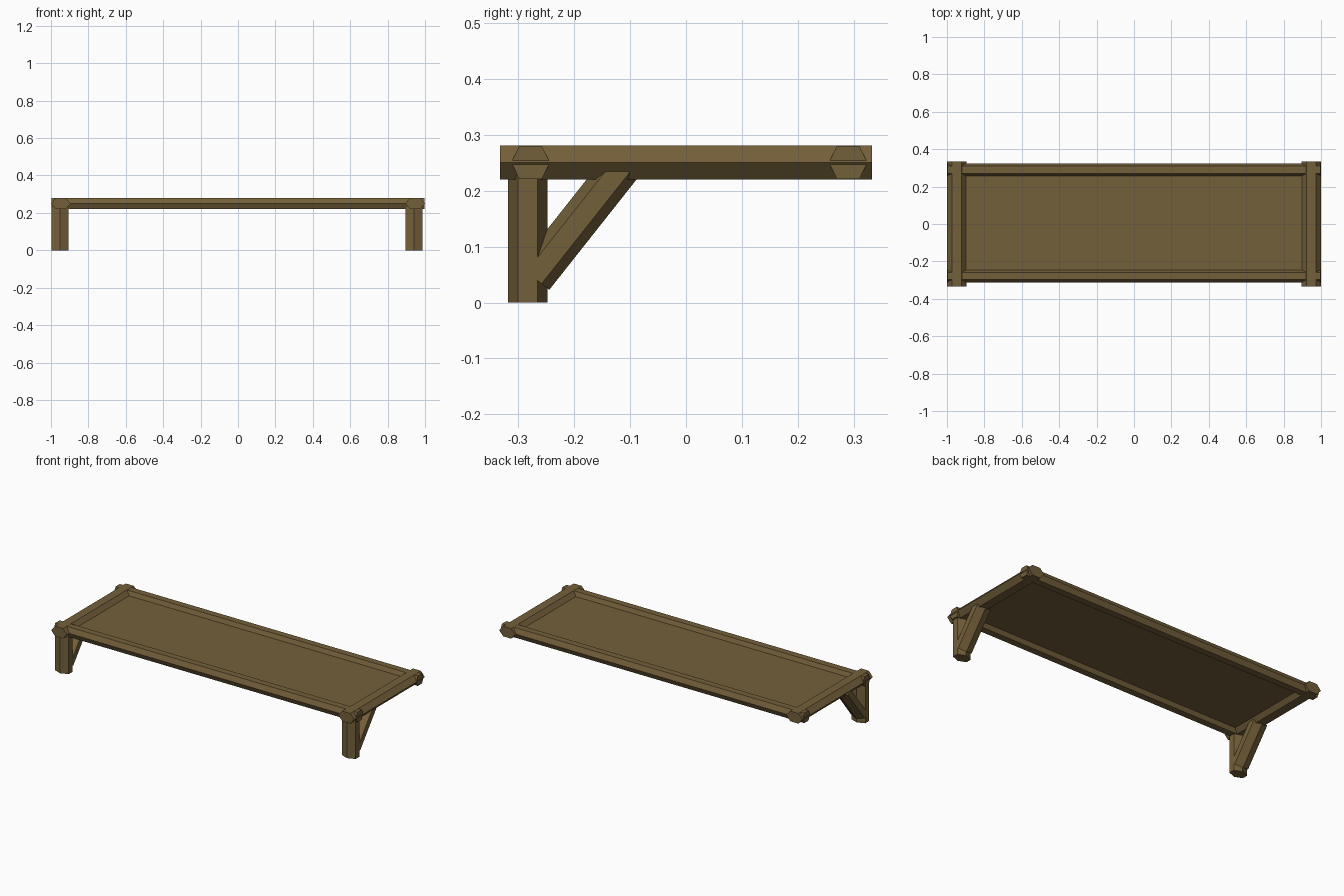
import bpy, bmesh
from mathutils import Vector

if "Cube" in bpy.data.objects:
    bpy.data.objects.remove(bpy.data.objects["Cube"])

wood = bpy.data.materials.new("brown wood")
wood.diffuse_color = (0.175, 0.117, 0.043, 1)
wood.use_nodes = True
wood.node_tree.nodes["Principled BSDF"].inputs["Base Color"].default_value = wood.diffuse_color


def add_object(name, bm):
    bmesh.ops.recalc_face_normals(bm, faces=bm.faces)
    mesh = bpy.data.meshes.new(name)
    bm.to_mesh(mesh)
    bm.free()
    mesh.materials.append(wood)
    ob = bpy.data.objects.new(name, mesh)
    bpy.context.collection.objects.link(ob)
    return ob


def hex_beam(name, start, end, ridge_dir, ridge, flat, depth):
    """Six-sided bar: ridges at +-ridge along ridge_dir, flats of half width
    'flat' at +-depth in the other cross direction."""
    start, end, u = Vector(start), Vector(end), Vector(ridge_dir).normalized()
    v = (end - start).normalized().cross(u)
    ring = [(ridge, 0), (flat, depth), (-flat, depth),
            (-ridge, 0), (-flat, -depth), (flat, -depth)]
    bm = bmesh.new()
    a = [bm.verts.new(start + u * p + v * q) for p, q in ring]
    b = [bm.verts.new(end + u * p + v * q) for p, q in ring]
    bm.faces.new(a)
    bm.faces.new(b)
    for i in range(6):
        j = (i + 1) % 6
        bm.faces.new((a[i], a[j], b[j], b[i]))
    return add_object(name, bm)


MID = 0.2505  # height of the frame's centre line

# Long rails
for name, y in (("front_rail", -0.278), ("back_rail", 0.290)):
    hex_beam(name, (-0.997, y, MID), (0.997, y, MID), (0, 1, 0),
             0.0345, 0.020, 0.0298)

for side, x, px in (("left", -0.9475, -0.952), ("right", 0.9475, 0.941)):
    # Side rails
    hex_beam(side + "_rail", (x, -0.333, MID), (x, 0.333, MID), (1, 0, 0),
             0.0525, 0.02625, 0.0303)
    # Upright posts
    hex_beam(side + "_post", (px, -0.283, 0), (px, -0.283, 0.25), (0, 1, 0),
             0.035, 0.0175, 0.0455)
    # Diagonal braces
    hex_beam(side + "_brace", (px, -0.272, 0.0445), (px, -0.115, 0.243),
             (0, 0.784, -0.621), 0.035, 0.0175, 0.0453)

# Shelf panel set into the frame
bm = bmesh.new()
bmesh.ops.create_cube(bm, size=1)
for v in bm.verts:
    v.co = Vector((v.co.x * 1.86, v.co.y * 0.54 + 0.006, v.co.z * 0.01 + MID))
add_object("shelf_panel", bm)
